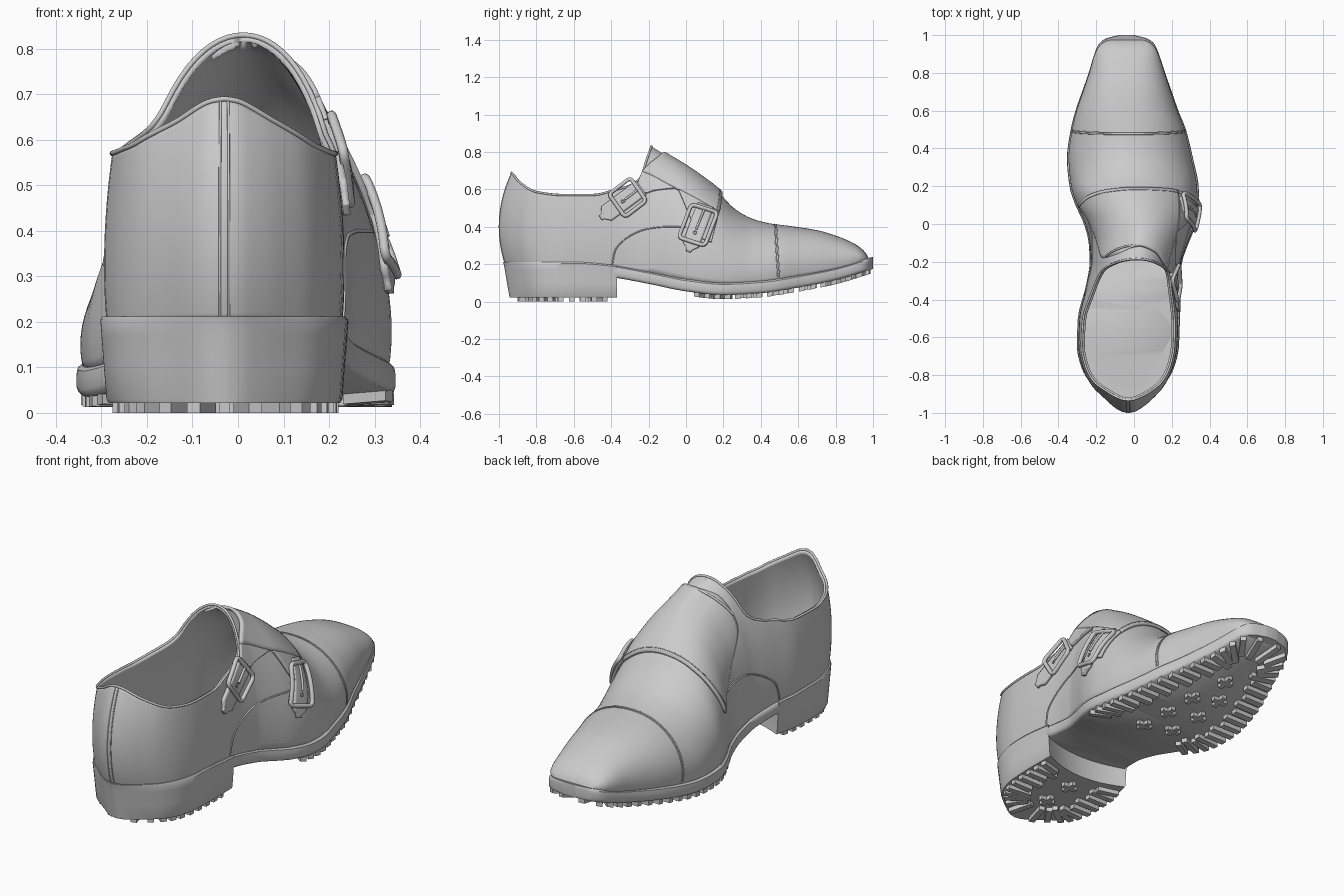
import bpy, bmesh, math
from mathutils import Vector

if "Cube" in bpy.data.objects:
    bpy.data.objects.remove(bpy.data.objects["Cube"])

# Plan outline (y, left x, right x), feather line, crest line, collar height, section squareness
PLAN = [(-1, -.03, -.03), (-.995, -.06, .0), (-.98, -.09, .03), (-.93, -.15, .095), (-.85, -.232, .168),
        (-.75, -.28, .214), (-.65, -.30, .235), (-.5, -.295, .24), (-.35, -.26, .238), (-.2, -.235, .255),
        (-.1, -.24, .29), (0, -.265, .328), (.1, -.31, .346), (.2, -.342, .342), (.35, -.355, .312),
        (.5, -.335, .275), (.6, -.31, .235), (.7, -.275, .2), (.8, -.24, .165), (.9, -.21, .132),
        (.95, -.188, .11), (.98, -.155, .075), (1, -.08, .0)]
FEATHER = [(-1, .2), (-.6, .2), (-.4, .185), (-.2, .15), (0, .11), (.2, .09), (.4, .1), (.6, .13), (.8, .17), (1, .23)]
CREST = [(-1, 1.05), (-.6, 1.05), (-.4, .95), (-.25, .86), (-.185, .83), (-.1, .775), (0, .715), (.1, .645),
         (.17, .59), (.25, .505), (.35, .445), (.45, .418), (.55, .405), (.7, .382), (.8, .353), (.9, .31),
         (.94, .282), (.965, .254), (.98, .222)]
COLLAR = [(-1, .69), (-.93, .64), (-.8, .585), (-.65, .57), (-.5, .57), (-.37, .6), (-.3, .62), (-.245, .66),
          (-.21, .76), (-.185, .83)]
SQUARE = [(-1, 2), (.3, 2), (.6, 2.3), (.85, 2.5), (1, 2.8)]
TOE = [(-1, 1), (.86, 1), (.92, .98), (.95, .92), (.97, .8), (.98, .55)]


def itp(tab, x, k=1):
    """Monotone cubic interpolation of column k."""
    x = max(tab[0][0], min(tab[-1][0], x))
    n = len(tab)
    i = next(i for i in range(n - 1) if x <= tab[i + 1][0])
    sl = lambda j: (tab[j + 1][k] - tab[j][k]) / (tab[j + 1][0] - tab[j][0])

    def tan(j):
        if j == 0 or j == n - 1:
            return sl(min(j, n - 2))
        a, b = sl(j - 1), sl(j)
        return 2 * a * b / (a + b) if a * b > 0 else 0
    h = tab[i + 1][0] - tab[i][0]
    t = (x - tab[i][0]) / h
    return (tab[i][k] * (1 + 2 * t) * (1 - t) ** 2 + tab[i + 1][k] * t * t * (3 - 2 * t)
            + h * (tan(i) * t * (1 - t) ** 2 + tan(i + 1) * t * t * (t - 1)))


def blend(y):
    b = max(0, min(1, (-.7 - y) / .3))
    return b * b * (3 - 2 * b)


def shift(y, z):
    return (.8 * (z - .4) ** 2 if z > .2 else .032 + (.2 - z) * .17) * blend(y)


def surf(y, a):
    """Upper surface: a runs 0 (left feather) - 90 (crest) - 180 (right feather)."""
    side = 1 if a > 90 else -1
    th = math.radians(max(0, min(a, 180 - a)))
    xl, xr = itp(PLAN, y, 1), itp(PLAN, y, 2)
    zb, e = itp(FEATHER, y), 2 / itp(SQUARE, y)
    half = (xr - xl) / 2
    w = (half + .005 * min(1, half / .1)) * (1 - .06 * math.exp(-th / .2)) * itp(TOE, y)
    z = zb + max(.002, itp(CREST, y) - zb) * math.sin(th) ** e
    x = (xl + xr) / 2 + side * w * max(0, math.cos(th)) ** e
    return Vector((x, y + shift(y, z), z))


def on(y, a, off):
    n = (surf(y, a + .7) - surf(y, a - .7)).cross(surf(y + .004, a) - surf(y - .004, a))
    return surf(y, a) + n.normalized() * off


def ang(y, z, side=1):
    zb = itp(FEATHER, y)
    h = max(0, min(1, (z - zb) / (itp(CREST, y) - zb)))
    t = math.degrees(math.asin(h ** (itp(SQUARE, y) / 2)))
    return 180 - t if side > 0 else t


def obj(name, verts, faces, solid=0, offset=0, angle=40, merge=False):
    me = bpy.data.meshes.new(name)
    me.from_pydata([tuple(v) for v in verts], [], faces)
    bm = bmesh.new()
    bm.from_mesh(me)
    if merge:
        bmesh.ops.remove_doubles(bm, verts=bm.verts, dist=.0004)
    if not solid:
        bmesh.ops.recalc_face_normals(bm, faces=bm.faces)
    bm.to_mesh(me)
    bm.free()
    me.polygons.foreach_set("use_smooth", [True] * len(me.polygons))
    me.set_sharp_from_angle(angle=math.radians(angle))
    o = bpy.data.objects.new(name, me)
    bpy.context.collection.objects.link(o)
    if solid:
        m = o.modifiers.new("thickness", 'SOLIDIFY')
        m.thickness, m.offset = solid, offset
    return o


def quads(n, m, base=0, flip=False):
    f = [[base + i * m + j, base + (i + 1) * m + j, base + (i + 1) * m + j + 1, base + i * m + j + 1]
         for i in range(n - 1) for j in range(m - 1)]
    return [q[::-1] for q in f] if flip else f


def patch(name, rows, solid=.012):
    obj(name, [p for r in rows for p in r], quads(len(rows), len(rows[0])), solid)


def tube(name, pts, r, cyclic=False):
    cu = bpy.data.curves.new(name, 'CURVE')
    cu.dimensions, cu.bevel_depth, cu.bevel_resolution, cu.use_fill_caps = '3D', r, 2, True
    s = cu.splines.new('POLY')
    s.points.add(len(pts) - 1)
    for p, v in zip(s.points, pts):
        p.co = (*v, 1)
    s.use_cyclic_u = cyclic
    bpy.context.collection.objects.link(bpy.data.objects.new(name, cu))


def side_line(name, tab, side, r=.004, off=.001):
    """Seam through (y, z) points of the side view, smoothed."""
    t = [(i, *p) for i, p in enumerate(tab)]
    yz = [(itp(t, i / 8, 1), itp(t, i / 8, 2)) for i in range(8 * (len(tab) - 1) + 1)]
    tube(name, [on(y, ang(y, z, side), off) for y, z in yz], r)


# Upper: two half shells welded along crest and heel seam
def cap_angle(y):
    return 90 if y >= -.185 else ang(y, itp(COLLAR, y), -1)


ys = sorted({round(v, 5) for v in [-1 + .35 * (i / 24) ** 2 for i in range(25)] + [-.62 + .03 * i for i in range(11)]
             + [-.185 - .1 * (i / 14) ** 2 for i in range(15)] + [-.15 + .03 * i for i in range(34)]
             + [.98 - .12 * (i / 14) ** 1.8 for i in range(15)]})
NJ = 29
V, F = [], []
for side in (-1, 1):
    base = len(V)
    for y in ys:
        for j in range(NJ):
            a = cap_angle(y) * j / (NJ - 1)
            V.append(surf(y, a if side < 0 else 180 - a))
    F += quads(len(ys), NJ, base, side < 0)
obj("upper", V, F, .016, -1, 50, True)

# Rolled collar edge and tongue seam
cy = [y for y in ys if y <= -.185]
tube("collar_binding", [surf(y, cap_angle(y)) for y in cy[::-1]] +
     [surf(y, 180 - cap_angle(y)) for y in cy[1:]], .006, True)
tube("tongue_seam", [on(-.115 - .10 * (abs(a - 90) / 50) ** 2, a, .008) for a in range(52, 130, 3)], .006)

# Strap panel over the instep, with two straps on the right side
FRONT = [(24, .10), (45, .15), (65, .175), (90, .185), (120, .18), (135, .165), (155, .135)]
REAR = [(24, .07), (32, -.06), (45, -.18), (65, -.16), (90, -.12), (110, -.15), (130, -.235)]


def panel(name, a0, a1, rear, front):
    rows = []
    for i in range(41):
        a = a0 + (a1 - a0) * i / 40
        y0, y1 = itp(rear, a), itp(front, a)
        t = -.65 if a < 75 else min(1, -.65 + (a - 75) * .11)
        rows.append([on(y0 + (y1 - y0) * k / 20, a, .009 * (t + (1 - t) * k / 20)) for k in range(21)])
    patch(name, rows, .014)


panel("instep_panel", 24, 130, REAR, FRONT)
panel("lower_strap", 130, 155, [(130, -.04), (140, .0), (148, .03), (155, .015)], FRONT)
panel("upper_strap", 130, 142, [(130, -.235), (142, -.27)], [(130, -.06), (134, -.11), (142, -.21)])
tube("panel_stitch", [on(itp(FRONT, a) - .014, a, .016) for a in range(26, 155, 2)], .002)

# Quarter seams, toe cap seam, heel seam
side_line("quarter_seam_right", [(-.395, .195), (-.38, .27), (-.31, .345), (-.2, .39), (-.1, .4), (0, .4)], 1)
side_line("quarter_seam_left", [(-.385, .195), (-.36, .28), (-.28, .35), (-.15, .395), (0, .385), (.1, .33)], -1)
for k in (0, 1):
    tube("toe_cap_seam", [on(.474 + .01 * k + .018 * ((a - 90) / 90) ** 2, a, 0) for a in range(3, 178, 3)], .0028)
    tube("heel_seam", [surf(-.9985, (a if k else 180 - a)) for a in [cap_angle(-.9985) * i / 20 for i in range(21)]], .0028)


# Buckles with strap tails, laid on the right side
def buckle(n, cy, cz, d, a, b, tail):
    d = Vector(d).normalized()
    p = Vector((-d.y, d.x))
    c = Vector((cy, cz))
    at = lambda u, v, off: on(*(lambda q: (q.x, ang(q.x, q.y)))(c + d * u + p * v), off)
    ring, rc = [], .02
    for sx, sy, s in ((1, 1, 0), (-1, 1, 90), (-1, -1, 180), (1, -1, 270)):
        for k in range(5):
            g = math.radians(s + 22.5 * k)
            ring.append((sx * (b - rc) + rc * math.cos(g), sy * (a - rc) + rc * math.sin(g)))
    full = []
    for (u0, v0), (u1, v1) in zip(ring, ring[1:] + ring[:1]):
        m = 5 if abs(u1 - u0) + abs(v1 - v0) > .03 else 1
        full += [at(u0 + (u1 - u0) * k / m, v0 + (v1 - v0) * k / m, .024) for k in range(m)]
    tube("buckle_frame_%d" % n, full, .011, True)
    tube("buckle_prong_%d" % n, [at(b * u / 4, 0, .024) for u in range(-4, 2)], .006)
    rows = []
    for i in range(21):
        u = -b * 1.25 + (tail + b * 1.25) * i / 20
        hw = a * .62 * max(.3, min(1, (tail - u) / .04))
        rows.append([at(u, hw * k / 4, .011) for k in range(-4, 5)])
    patch("strap_tail_%d" % n, rows, .016)
    tube("strap_hole_%d" % n, [at(b * .45 + .008 * math.cos(g), .008 * math.sin(g), .02)
                               for g in [i * math.pi / 4 for i in range(8)]], .003, True)


buckle(1, -.312, .552, (-.81, -.59), .075, .072, .18)
buckle(2, .063, .402, (-.33, -.94), .07, .09, .145)

# Sole: rounded slab following the feather line, tucked inside the heel block at the back
sy = sorted({round(v, 5) for v in [-1 + .3 * (i / 16) ** 2 for i in range(17)] + [-.7 + .04 * i for i in range(41)]
             + [1 - .1 * (i / 12) ** 2 for i in range(13)]})
V = []
for y in sy:
    xl, xr, z = itp(PLAN, y, 1), itp(PLAN, y, 2), itp(FEATHER, y)
    tuck = min(.018, (xr - xl) * .2) if y < -.4 else 0
    xl, xr = xl + tuck, xr - tuck
    i = min(.012, (xr - xl) * .3)
    half = [(i, .01), (i * .2, .002), (0, -.012), (0, -.038), (i * .3, -.048), (i, -.055)]
    loop = [(xr - u, z + v) for u, v in half] + [(xl + u, z + v) for u, v in half[::-1]]
    V += [(x, y + shift(y, .2) + .025 * blend(y), h) for x, h in loop]
n = len(sy)
F = [[i * 12 + j, (i + 1) * 12 + j, (i + 1) * 12 + (j + 1) % 12, i * 12 + (j + 1) % 12] for i in range(n - 1) for j in range(12)]
F += [list(range(12)), list(range(12 * n - 12, 12 * n))]
obj("sole", V, F, merge=True)

# Heel block with a concave breast
hy = [-1 + .63 * (i / 24) ** 1.8 for i in range(25)]
V, levels = [], [(.022, .94), (.03, .96), (.1, .98), (.17, 1), (.205, 1.01), (.212, .99)]
for z, s in levels:
    out = [(itp(PLAN, y, 1), y) for y in hy[::-1]] + [(itp(PLAN, y, 2), y) for y in hy[1:]]
    xa, xb = out[-1][0], out[0][0]
    out += [(xa + (xb - xa) * k / 12, -.37 - .06 * (1 - (k / 6 - 1) ** 2)) for k in range(1, 12)]
    V += [(-.03 + (x + .03) * s, y + shift(y, z) - .006 * blend(y), min(z, itp(FEATHER, y) + z - .2 if z > .2 else itp(FEATHER, y)))
          for x, y in out]
m = len(V) // len(levels)
F = [[i * m + j, i * m + (j + 1) % m, (i + 1) * m + (j + 1) % m, (i + 1) * m + j] for i in range(len(levels) - 1) for j in range(m)]
F += [list(range(m)), list(range(5 * m, 6 * m))]
obj("heel_block", V, F)

# Tread lugs: radial bars round the edge and crosses in the middle
LV, LF = [], []


def lug(x, y, d, length, wid, zf, h):
    d = Vector(d).normalized()
    p, b = Vector((-d.y, d.x)), len(LV)
    for top in (0, 1):
        for u, v in ((0, -1), (1, -1), (1, 1), (0, 1)):
            q = Vector((x, y)) + d * u * length + p * v * wid / 2
            LV.append((q.x, q.y, max(0, zf(q.y) + (.004 if top else -h))))
    LF.extend([[b + k for k in f] for f in ((3, 2, 1, 0), (4, 5, 6, 7), (0, 1, 5, 4), (1, 2, 6, 5), (2, 3, 7, 6), (3, 0, 4, 7))])


def tread(yl, lo, hi, zf, h, dz):
    for i, y in enumerate(yl):
        for k in (1, 2):
            x, c = itp(PLAN, y, k), (itp(PLAN, y, 1) + itp(PLAN, y, 2)) / 2
            d = Vector((c - x, max(lo, min(hi, y)) - y)).normalized()
            s = .95 if y < 0 else 1
            lug(c + (x - c) * s + d.x * .01, y + shift(y, dz) + d.y * .012, d, .13 if i % 2 else .11, .03, zf, h)


def cross(x, y, zf, h):
    lug(x - .04, y, (1, 0), .08, .024, zf, h)
    lug(x, y - .04, (0, 1), .08, .024, zf, h)


fore, heel = (lambda y: itp(FEATHER, y) - .055), (lambda y: .022)
tread([.05 + .057 * i for i in range(16)] + [.96, .995], .25, .75, fore, .022, 0)
tread([-.43 - .06 * i for i in range(8)] + [-.91, -.97], -.7, -.5, heel, .022, .022)
for x, y in ((.06, .15), (-.08, .2), (.05, .32), (-.1, .37), (.03, .48), (-.1, .53), (-.03, .66)):
    cross(x, y, fore, .02)
for y in (-.53, -.7):
    cross(-.03, y, heel, .022)
obj("tread_lugs", LV, LF, angle=20)
